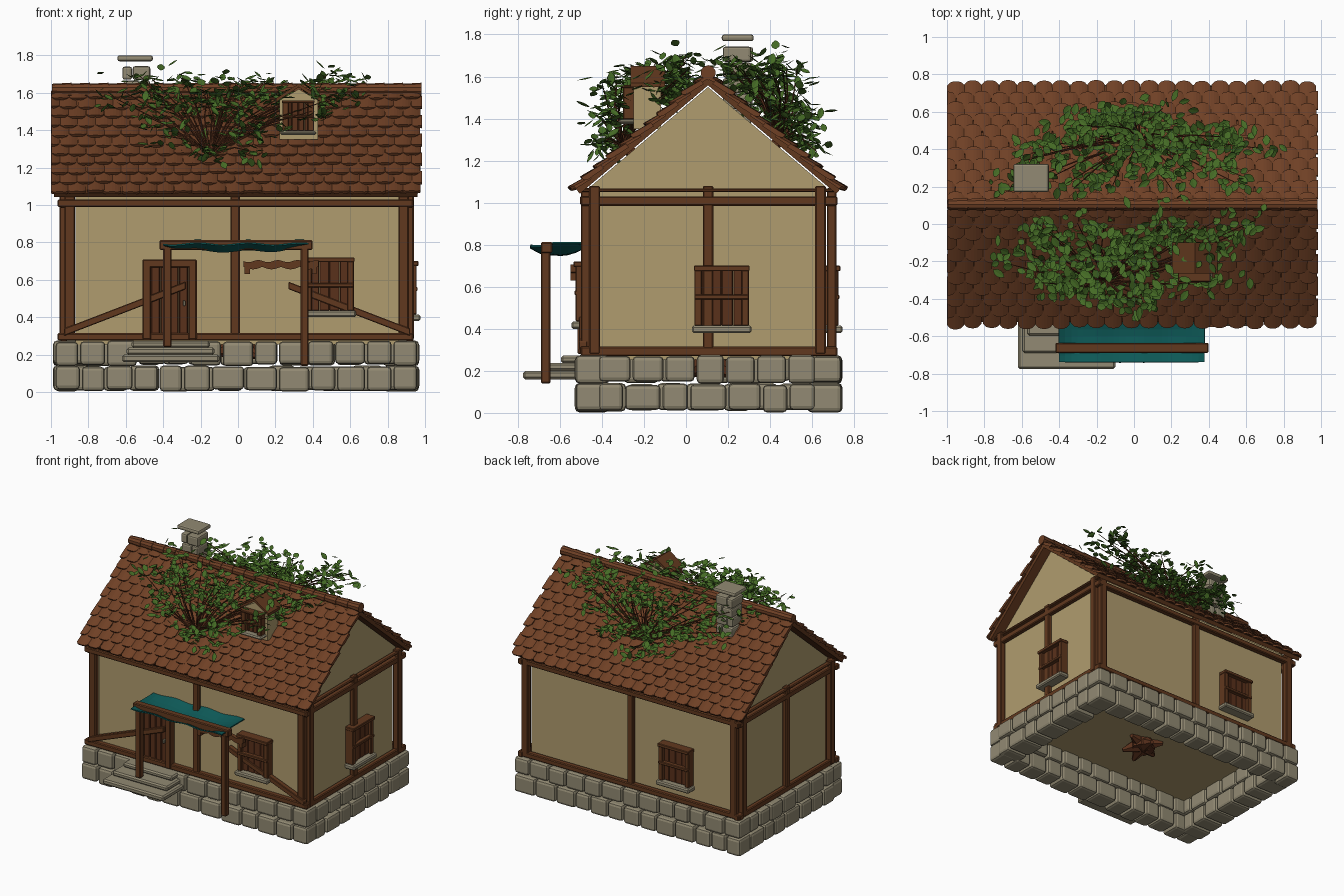
import bpy, bmesh, math, random
from mathutils import Matrix, Vector as V

if "Cube" in bpy.data.objects:
    bpy.data.objects.remove(bpy.data.objects["Cube"])

random.seed(4)
R = random.uniform


def material(name, r, g, b):
    m = bpy.data.materials.new(name)
    lin = [((c / 255 + 0.055) / 1.055) ** 2.4 for c in (r, g, b)]
    m.diffuse_color = (*lin, 1)
    m.use_nodes = True
    m.node_tree.nodes["Principled BSDF"].inputs["Base Color"].default_value = m.diffuse_color
    return m


STONE = material("grey_stone", 146, 138, 115)
WALL = material("cream_plaster", 176, 156, 110)
WOOD = material("timber_brown", 97, 56, 30)
PLANK = material("dark_plank", 90, 49, 27)
TILE = material("clay_tile", 111, 64, 37)
CLOTH = material("teal_cloth", 13, 88, 86)
LEAF = material("leaf_green", 69, 107, 37)
BARK = material("bark_brown", 90, 49, 28)


def finish(name, bm, mat, bevel=0, seg=1, thick=0):
    me = bpy.data.meshes.new(name)
    bmesh.ops.recalc_face_normals(bm, faces=bm.faces)
    bm.to_mesh(me)
    bm.free()
    me.materials.append(mat)
    ob = bpy.data.objects.new(name, me)
    bpy.context.collection.objects.link(ob)
    if thick:
        ob.modifiers.new("thickness", 'SOLIDIFY').thickness = thick
    if bevel:
        b = ob.modifiers.new("bevel", 'BEVEL')
        b.width, b.segments = bevel, seg
    return ob


def box(bm, x0, x1, y0, y1, z0, z1, m=Matrix()):
    t = Matrix.Translation(((x0 + x1) / 2, (y0 + y1) / 2, (z0 + z1) / 2))
    bmesh.ops.create_cube(bm, size=1, matrix=m @ t @ Matrix.Diagonal((x1 - x0, y1 - y0, z1 - z0, 1)))


def boxes(name, mat, items, bevel=0.006, m=Matrix()):
    bm = bmesh.new()
    for it in items:
        box(bm, *it, m)
    return finish(name, bm, mat, bevel)


def rod(bm, p, q, r1, r2, n=6):
    p, q = V(p), V(q)
    m = Matrix.Translation((p + q) / 2) @ (q - p).to_track_quat('Z', 'Y').to_matrix().to_4x4()
    bmesh.ops.create_cone(bm, cap_ends=True, segments=n, radius1=r1, radius2=r2, depth=(q - p).length, matrix=m)


def prism(bm, pts, d):
    f = bm.faces.new([bm.verts.new(p) for p in pts])
    r = bmesh.ops.extrude_face_region(bm, geom=[f])
    bmesh.ops.translate(bm, vec=d, verts=[v for v in r["geom"] if isinstance(v, bmesh.types.BMVert)])


# --- stone foundation: two rings of rounded blocks
def splits(a, b, n):
    w = [R(0.8, 1.2) for _ in range(n)]
    pts = [a]
    for k in w:
        pts.append(pts[-1] + (b - a) * k / sum(w))
    return zip(pts, pts[1:])


bm = bmesh.new()
for z0, z1 in ((0.01, 0.138), (0.146, 0.272)):
    for y0, y1 in ((-0.53, -0.36), (0.575, 0.745)):
        for a, b in splits(-0.98, 0.962, 13):
            box(bm, a + .005, b - .005, y0 + R(0, .008), y1 - R(0, .008), z0 + R(-.008, .005), z1 + R(-.005, .004))
    for x0, x1 in ((-0.99, -0.79), (0.775, 0.97)):
        for a, b in splits(-0.42, 0.62, 7):
            box(bm, x0 + R(0, .006), x1 - R(0, .006), a + .005, b - .005, z0 + R(-.008, .005), z1 + R(-.005, .004))
finish("foundation_stones", bm, STONE, 0.02, 2)

# --- door steps
boxes("door_steps", STONE, [(-.62, -.10, -.775, -.5, .16, .2), (-.595, -.125, -.69, -.48, .2, .237),
                            (-.57, -.15, -.595, -.46, .237, .272)], .01)

# --- walls and floor
boxes("floor", WALL, [(-.87, .86, -.42, .62, .255, .28)], 0)
boxes("long_walls", WALL, [(-.87, .86, -.46, -.44, .28, 1.08), (-.87, .86, .64, .66, .28, 1.08)], 0)
bm = bmesh.new()
for x in (-0.9, 0.87):
    prism(bm, [(x, -.42, .28), (x, .62, .28), (x, .62, 1.03), (x, .66, 1.08), (x, .105, 1.55),
               (x, -.45, 1.08), (x, -.42, 1.03)], (.02, 0, 0))
finish("gable_walls", bm, WALL)

# --- timber frame
frame = []
for x in (-0.9, 0.885):
    for y0 in (-.5, .67):
        frame.append((x - .028, x + .028, y0, y0 + .045, .28, 1.07))
for x0 in (-.955, .895):
    for y in (-.435, .64):
        frame.append((x0, x0 + .045, y - .026, y + .026, .28, 1.08))
    frame.append((x0 + .005, x0 + .04, .08, .13, .3, 1.08))
    for z0, z1 in ((.27, .315), (.985, 1.03), (1.05, 1.068)):
        frame.append((x0 + .004, x0 + .042, -.5, .72, z0, z1))
for y0 in (-.505, .67):
    frame.append((-.04, .01, y0 + .005, y0 + .04, .3, 1.06))
    for z0, z1 in ((.275, .315), (.99, 1.03)):
        frame.append((-.965, .935, y0, y0 + .045, z0, z1))
boxes("timber_frame", WOOD, frame)
bm = bmesh.new()
for x0, x1 in ((-.93, -.28), (.92, .27)):
    prism(bm, [(x0, -.51, .3), (x1, -.51, .55), (x1, -.51, .59), (x0, -.51, .34)], (0, .04, 0))
finish("diagonal_braces", bm, WOOD, .004)

# --- door
boxes("door_frame", WOOD, [(-.51, -.465, -.515, -.45, .28, .71), (-.265, -.22, -.515, -.45, .28, .71),
                           (-.51, -.22, -.515, -.45, .665, .71)])
boxes("door_planks", PLANK, [(-.465 + i * .05, -.418 + i * .05, -.485, -.45, .28, .67) for i in range(4)], .005)
boxes("door_handle", STONE, [(-.295, -.28, -.505, -.48, .46, .49)], .004)


# --- windows: shutter panel, frame and stone sill
def window(name, place, turn=0, w=.13, h=.32):
    m = Matrix.Translation(place) @ Matrix.Rotation(math.radians(turn), 4, 'Z')
    boxes(name + "_sill", STONE, [(-w - .012, w + .012, -.085, 0, 0, h * .11)], .008, m)
    boxes(name + "_shutter", PLANK, [(-w + .02 + i * (w - .02) / 2, -w + .018 + (i + 1) * (w - .02) / 2, -.04, 0,
                                      h * .11, h * .97) for i in range(4)], .003, m)
    boxes(name + "_frame", WOOD, [(-w, -w + .035, -.065, 0, h * .11, h), (w - .035, w, -.065, 0, h * .11, h),
                                  (-w - .003, w + .003, -.075, 0, h * .92, h),
                                  (-w, w, -.07, 0, h * .5, h * .57)], .004, m)


window("front_window", (.49, -.46, .4))
window("side_window", (.89, .17, .38), 90)
window("back_window", (-.4, .66, .38), 180)

# --- scalloped board above the front window
bm = bmesh.new()
n = 24
top = [(.03 + .4 * i / n, -.55, .70 - .006 * math.sin(i)) for i in range(n + 1)]
low = [(.03 + .4 * i / n, -.55, .67 - .014 * abs(math.sin(i * math.pi / 6))) for i in range(n, -1, -1)]
prism(bm, top + low, (0, .03, 0))
box(bm, .035, .065, -.55, -.45, .63, .69)
box(bm, .395, .42, -.55, -.45, .63, .69)
finish("scalloped_board", bm, WOOD)

# --- porch awning
boxes("awning_posts", WOOD, [(-.4, -.355, -.69, -.645, .24, .77), (.335, .378, -.69, -.645, .14, .77)])
boxes("awning_beam", WOOD, [(-.42, .398, -.69, -.635, .76, .812)])
bm = bmesh.new()
bmesh.ops.create_grid(bm, x_segments=24, y_segments=8, size=1)
for v in bm.verts:
    x, t = v.co.x, (v.co.y + 1) / 2
    v.co = (-.012 + x * .388, -.738 + t * .28,
            .795 + .015 * (t > .3) - .05 * math.sin(t * math.pi) * (1 - x ** 4) + .006 * math.sin(x * 9))
finish("awning_cloth", bm, CLOTH, thick=.008)

# --- main roof: boards plus overlapping rounded tiles on each slope
RY, RZ, SLOPE, L = .105, 1.63, math.atan(.845), .855
deck, tiles = bmesh.new(), bmesh.new()
ROWS, COLS = 11, 21
TW, TH = 1.975 / COLS, L / ROWS
for s in (-1, 1):
    down = V((0, s * math.cos(SLOPE), -math.sin(SLOPE)))
    up = V((0, s * math.sin(SLOPE), math.cos(SLOPE)))
    at = lambda x, d, h: V((x, RY, RZ)) + down * d + up * h
    prism(deck, [at(-.985, 0, -.055), at(.96, 0, -.055), at(.96, L - .01, -.055), at(-.985, L - .01, -.055)], up * .03)
    for r in range(ROWS):
        for c in range(COLS + r % 2):
            x0 = -1 + (c - .5 * (r % 2)) * TW + R(-.004, .004)
            lift, drop = R(-.003, .003), R(-.006, .006)
            grid = []
            for i in range(7):
                k = i / 3 - 1
                x = min(max(x0 + TW * (k + 1) / 2, -1), .985)
                arch = .014 * (1 - k * k)
                d1 = (r + 1) * TH + drop + .01 - .02 * k ** 4
                d0 = max(0, r * TH - .02)
                grid.append([tiles.verts.new(at(x, d, h)) for d, h in (
                    (d0, -.027 + arch), (d1, -.01 + arch + lift), (d1, -.026 + arch + lift), (d0, -.037 + arch))])
            for a, b in zip(grid, grid[1:]):
                for j in range(4):
                    tiles.faces.new((a[j], a[(j + 1) % 4], b[(j + 1) % 4], b[j]))
            tiles.faces.new(grid[0])
            tiles.faces.new(grid[-1][::-1])
bmesh.ops.dissolve_degenerate(tiles, dist=1e-5, edges=tiles.edges)
finish("roof_deck", deck, WOOD)
finish("roof_tiles", tiles, TILE)
bm = bmesh.new()
for i in range(20):
    x = -.995 + i * .0985
    rod(bm, (x, RY, RZ - .012), (x + .105, RY, RZ - .012), .03, .036, 10)
finish("ridge_tiles", bm, TILE)

# --- dormer
bm = bmesh.new()
prism(bm, [(.222, -.25, 1.35), (.428, -.25, 1.35), (.428, -.25, 1.56), (.325, -.25, 1.62), (.222, -.25, 1.56)], (0, .13, 0))
finish("dormer_wall", bm, WALL)
bm = bmesh.new()
for s in (-1, 1):
    prism(bm, [(.325, -.265, 1.65), (.325 + s * .122, -.265, 1.57), (.325 + s * .122, -.265, 1.55),
               (.325, -.265, 1.63)], (0, .165, 0))
finish("dormer_roof", bm, WOOD)
window("dormer_window", (.322, -.235, 1.375), 0, .085, .185)

# --- chimney of stacked stones
bm = bmesh.new()
for i in range(5):
    z = 1.37 + i * .075
    k = -.545 + (.02 if i % 2 else -.02)
    box(bm, -.622 + R(0, .012), k - .002, .18, .312 + R(-.01, .01), z, z + .07)
    box(bm, k + .002, -.468 - R(0, .012), .175, .31, z, z + .072)
box(bm, -.645, -.455, .17, .322, 1.768, 1.8)
finish("chimney", bm, STONE, .012, 2)

# --- tree inside the house, branching through both roof slopes
wood, leaves = bmesh.new(), bmesh.new()
rod(wood, (0, .1, .19), (0, .1, 1.0), .09, .05, 8)
for i in range(6):
    a = i * math.pi / 3 + .3
    rod(wood, (0, .1, .24), (.15 * math.cos(a), .1 + .15 * math.sin(a), R(.17, .25)), .07, .015)


def leaf(p):
    d = V((R(-1, 1), R(-1, 1), R(-.7, .5))).normalized()
    side = d.cross(V((R(-.4, .4), R(-.4, .4), 1))).normalized()
    n, ln, w = side.cross(d), R(.05, .078), R(.015, .022)
    mid = [leaves.verts.new(p + d * ln * t - n * .004 * (t == .5)) for t in (0, .5, 1)]
    for s in (-1, 1):
        e = [leaves.verts.new(p + d * ln * t + side * s * w * k) for t, k in ((.25, .8), (.55, 1), (.82, .6))]
        leaves.faces.new([mid[0], e[0], e[1], e[2], mid[2], mid[1]])


for s, root in ((-1, V((-.15, -.3, 1.27))), (1, V((.03, .45, 1.3)))):
    rod(wood, (0, .1, .95), root, .045, .025)
    N = 46
    for i in range(N):
        u = R(0, 1) ** .8                       # 0 near the eave, 1 at the ridge
        off = .54 - .47 * u
        base = RZ - .845 * off
        z = min(base + .04 + R(0, 1) ** 1.4 * .36, R(1.6, 1.71))
        f = min(1, max(0, (z - 1.15) / .42))
        half = (.12 + .58 * f) * min(1, .45 + 1.6 * u)
        tip = V((root.x * (1 - f) + (2 * (i + R(0, 1)) / N - 1) * half, RY + s * off, z))
        bend = root.lerp(tip, .5) + V((R(-.03, .03), s * .02, .03))
        rod(wood, root, bend, .006, .004, 5)
        rod(wood, bend, tip, .004, .002, 5)
        for _ in range(14):
            t = R(.45, 1.1)
            leaf(bend.lerp(tip, t) + V((R(-.1, .1), R(-.06, .06), R(-.05, .045))))
finish("tree_trunk_and_branches", wood, BARK)
finish("tree_leaves", leaves, LEAF)
